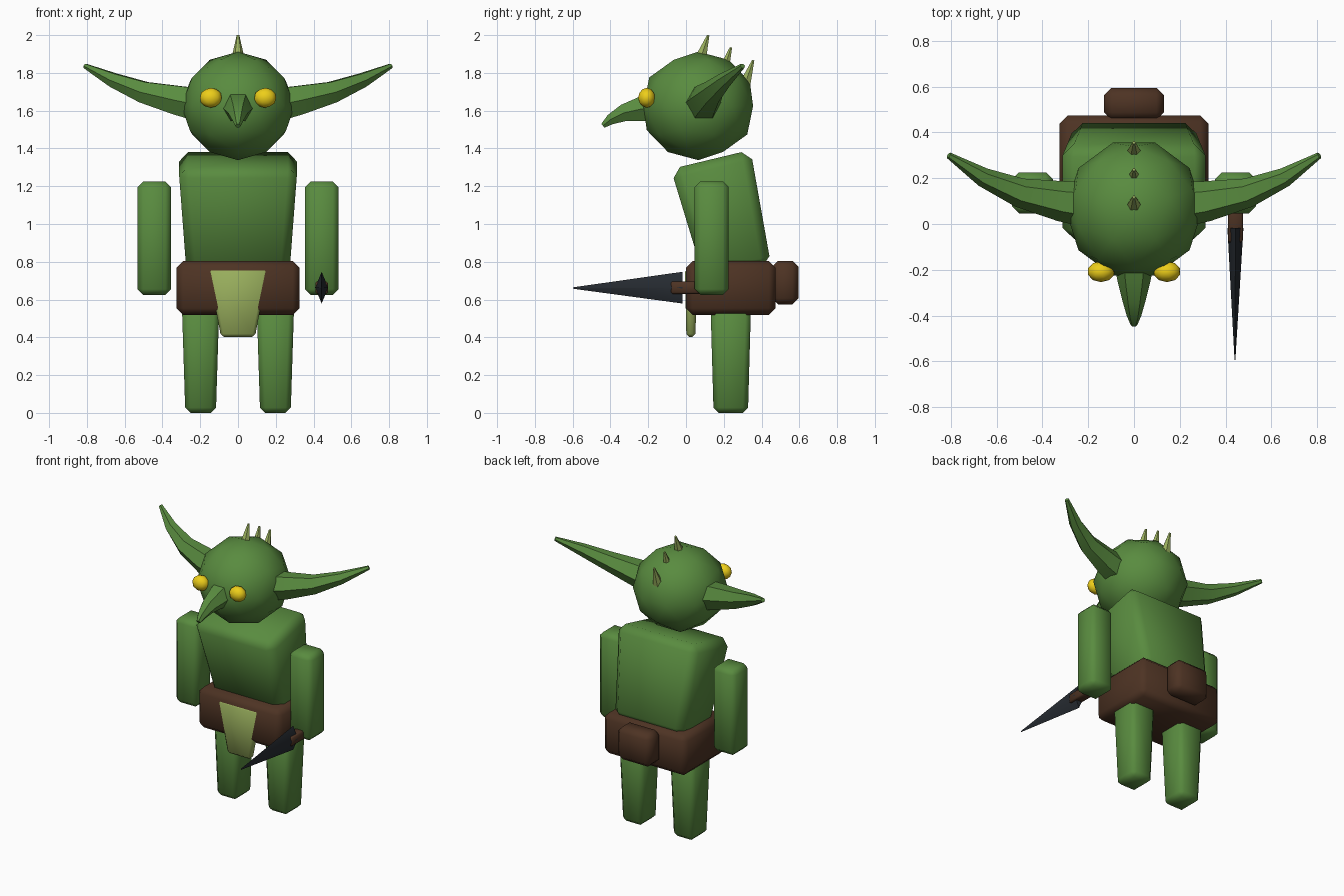
import bpy, bmesh, math
from mathutils import Vector, Matrix

if "Cube" in bpy.data.objects:
    bpy.data.objects.remove(bpy.data.objects["Cube"])


def material(name, rgb):
    m = bpy.data.materials.new(name)
    m.diffuse_color = (*rgb, 1)
    m.use_nodes = True
    m.node_tree.nodes["Principled BSDF"].inputs["Base Color"].default_value = m.diffuse_color
    return m


SKIN = material("green_skin", (0.10, 0.26, 0.05))
PALE = material("pale_green", (0.32, 0.43, 0.11))
LEATHER = material("brown_leather", (0.075, 0.033, 0.017))
YELLOW = material("yellow", (0.85, 0.62, 0.01))
IRON = material("dark_iron", (0.02, 0.025, 0.032))


def finish(bm, name, mat):
    bmesh.ops.recalc_face_normals(bm, faces=bm.faces)
    me = bpy.data.meshes.new(name)
    bm.to_mesh(me)
    bm.free()
    me.materials.append(mat)
    ob = bpy.data.objects.new(name, me)
    bpy.context.collection.objects.link(ob)
    return ob


def block(name, mat, centre, height, top, bottom, bevel, tilt=0):
    """Chamfered box with half sizes given at its top and bottom."""
    bm = bmesh.new()
    bmesh.ops.create_cube(bm, size=2)
    for v in bm.verts:
        hx, hy = top if v.co.z > 0 else bottom
        v.co = Vector((v.co.x * hx, v.co.y * hy, v.co.z * height / 2))
    bmesh.ops.bevel(bm, geom=bm.edges[:], offset=bevel, segments=1,
                    affect='EDGES', clamp_overlap=True)
    bm.transform(Matrix.Translation(centre) @ Matrix.Rotation(tilt, 4, 'X'))
    return finish(bm, name, mat)


def horn(name, mat, stations, sides=6, wide=1.0, tall=1.0):
    """Tapering tube through (x, y, z, radius) stations."""
    bm = bmesh.new()
    pts = [Vector(s[:3]) for s in stations]
    ref = Vector((0, 1, 0)) if abs((pts[-1] - pts[0]).normalized().z) > 0.8 else Vector((0, 0, 1))
    rings = []
    for i, (p, s) in enumerate(zip(pts, stations)):
        t = (pts[min(i + 1, len(pts) - 1)] - pts[max(i - 1, 0)]).normalized()
        side = t.cross(ref).normalized()
        up = side.cross(t)
        rings.append([bm.verts.new(p + s[3] * (side * wide * math.cos(a) + up * tall * math.sin(a)))
                      for a in (2 * math.pi * k / sides for k in range(sides))])
    for a, b in zip(rings, rings[1:]):
        for k in range(sides):
            n = (k + 1) % sides
            bm.faces.new((a[k], a[n], b[n], b[k]))
    bm.faces.new(rings[0])
    bm.faces.new(rings[-1])
    return finish(bm, name, mat)


def ball(name, mat, centre, size, subdivisions, turn=0):
    bm = bmesh.new()
    bmesh.ops.create_icosphere(bm, subdivisions=subdivisions, radius=1)
    bm.transform(Matrix.Translation(centre) @ Matrix.Diagonal((*size, 1))
                 @ Matrix.Rotation(turn, 4, 'Z'))
    return finish(bm, name, mat)


# Head and nose
ball("head", SKIN, (0, 0.065, 1.625), (0.3, 0.305, 0.287), 2, math.pi / 2)
horn("nose", SKIN, [(0, -0.15, 1.625, 0.09), (0, -0.24, 1.608, 0.074), (0, -0.33, 1.588, 0.052),
                    (0, -0.40, 1.553, 0.032), (0, -0.44, 1.52, 0.015)])

# Crest spikes along the head
for i, (y0, z0, y1, z1, r) in enumerate([(0.075, 1.87, 0.118, 2.0, 0.036),
                                         (0.205, 1.83, 0.238, 1.935, 0.028),
                                         (0.312, 1.74, 0.356, 1.867, 0.034)]):
    horn(f"crest_spike_{i + 1}", PALE, [(0, y0, z0, r), (0, y1, z1, 0.007)])

# Paired parts
for s, tag in ((-1, "left"), (1, "right")):
    ball(f"eye_{tag}", YELLOW, (s * 0.144, -0.208, 1.668), (0.06, 0.046, 0.053), 2)
    horn(f"ear_{tag}", SKIN, [(s * 0.2, 0.085, 1.63, 0.1), (s * 0.32, 0.1, 1.655, 0.088),
                              (s * 0.5, 0.137, 1.698, 0.064), (s * 0.66, 0.205, 1.762, 0.042),
                              (s * 0.81, 0.3, 1.837, 0.014)])
    block(f"arm_{tag}", SKIN, (s * 0.443, 0.136, 0.925), 0.6, (0.089, 0.09), (0.089, 0.09), 0.03)
    block(f"leg_{tag}", SKIN, (s * 0.198, 0.237, 0.3), 0.6, (0.1, 0.108), (0.081, 0.091), 0.028)

# Forward-leaning torso
block("torso", SKIN, (0, 0.203, 1.04), 0.62, (0.315, 0.217), (0.27, 0.18), 0.05, math.radians(13.5))

# Belt, pouch and loincloth
block("belt", LEATHER, (0, 0.237, 0.662), 0.285, (0.325, 0.237), (0.325, 0.237), 0.035)
block("back_pouch", LEATHER, (0, 0.525, 0.69), 0.23, (0.13, 0.07), (0.13, 0.07), 0.032)
block("loincloth", PALE, (0, 0.026, 0.583), 0.36, (0.158, 0.032), (0.09, 0.024), 0.015)

# Dagger held in one hand
block("dagger_handle", LEATHER, (0.443, 0.03, 0.663), 0.065, (0.033, 0.11), (0.033, 0.11), 0.008)
horn("dagger_blade", IRON, [(0.443, -0.018, 0.663, 1), (0.441, -0.595, 0.661, 0.05)],
     4, 0.035, 0.084)

# Shading
for ob in bpy.context.collection.objects:
    ob.select_set(True)
    bpy.context.view_layer.objects.active = ob
bpy.ops.object.shade_smooth_by_angle(angle=math.radians(50))
